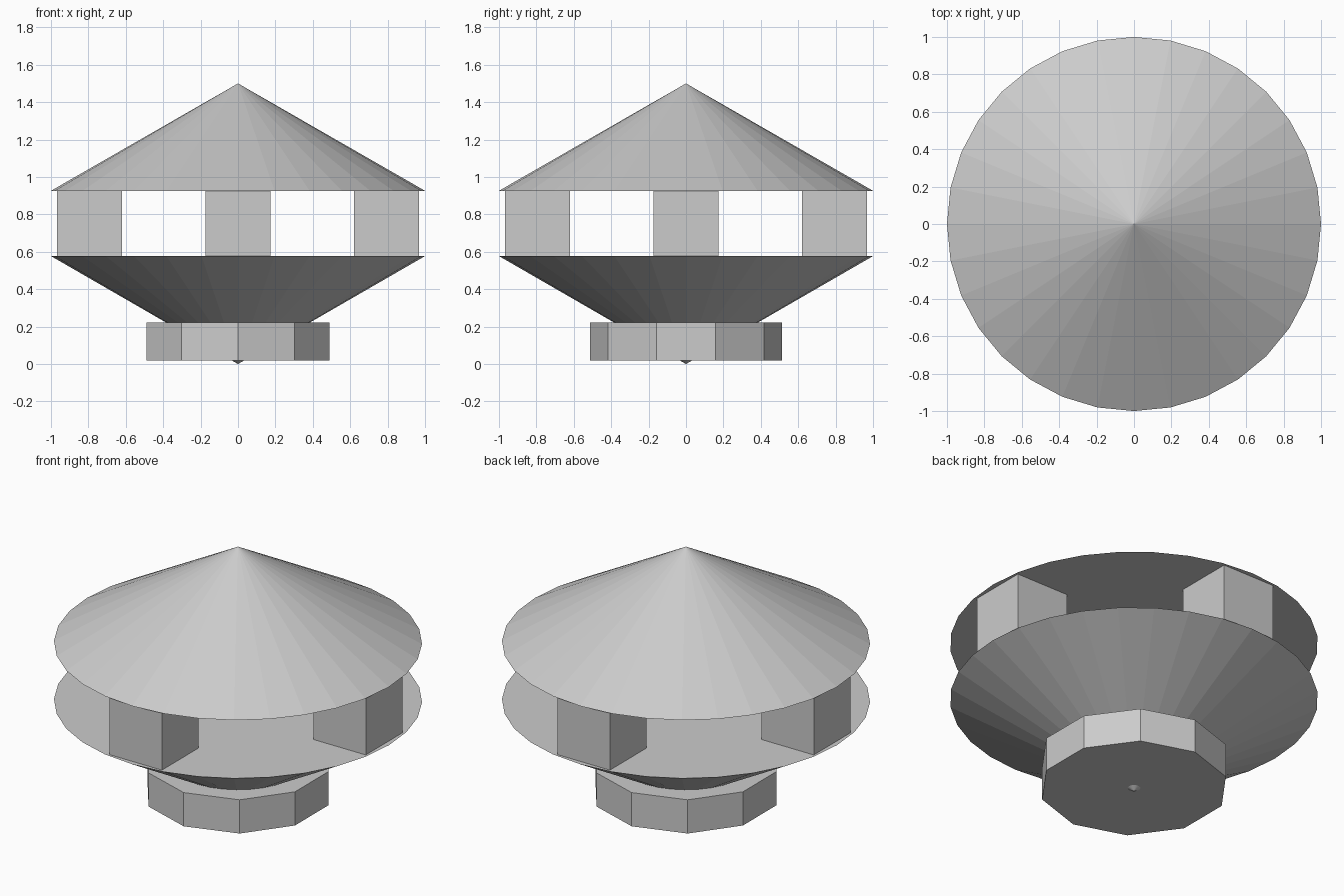
import bpy

if "Cube" in bpy.data.objects:
    bpy.data.objects.remove(bpy.data.objects["Cube"])

CONE_H = 0.577   # height of each cone
ROOF_Z = 0.926   # underside of the roof
TOP_Z = 1.5


def cone(name, r_bottom, r_top, z0, z1):
    bpy.ops.mesh.primitive_cone_add(vertices=32, radius1=r_bottom, radius2=r_top,
                                    depth=z1 - z0, location=(0, 0, (z0 + z1) / 2))
    bpy.context.object.name = name


# Upright roof cone and inverted lower cone standing on its tip
cone("roof_cone", 1.0, 0.0, ROOF_Z, TOP_Z)
cone("lower_cone", 0.0, 1.0, 0.0, CONE_H)

# Ten-sided foot around the tip of the lower cone
bpy.ops.mesh.primitive_cylinder_add(vertices=10, radius=0.514, depth=0.202,
                                    location=(0, 0, 0.121))
bpy.context.object.name = "foot"

# Four block pillars between the cones
for side, x, y in (("front", 0, -1), ("back", 0, 1), ("left", -1, 0), ("right", 1, 0)):
    bpy.ops.mesh.primitive_cube_add(size=1, location=(x * 0.795, y * 0.795, (CONE_H + ROOF_Z) / 2))
    pillar = bpy.context.object
    pillar.name = side + "_pillar"
    pillar.scale = (0.348, 0.348, ROOF_Z - CONE_H)
